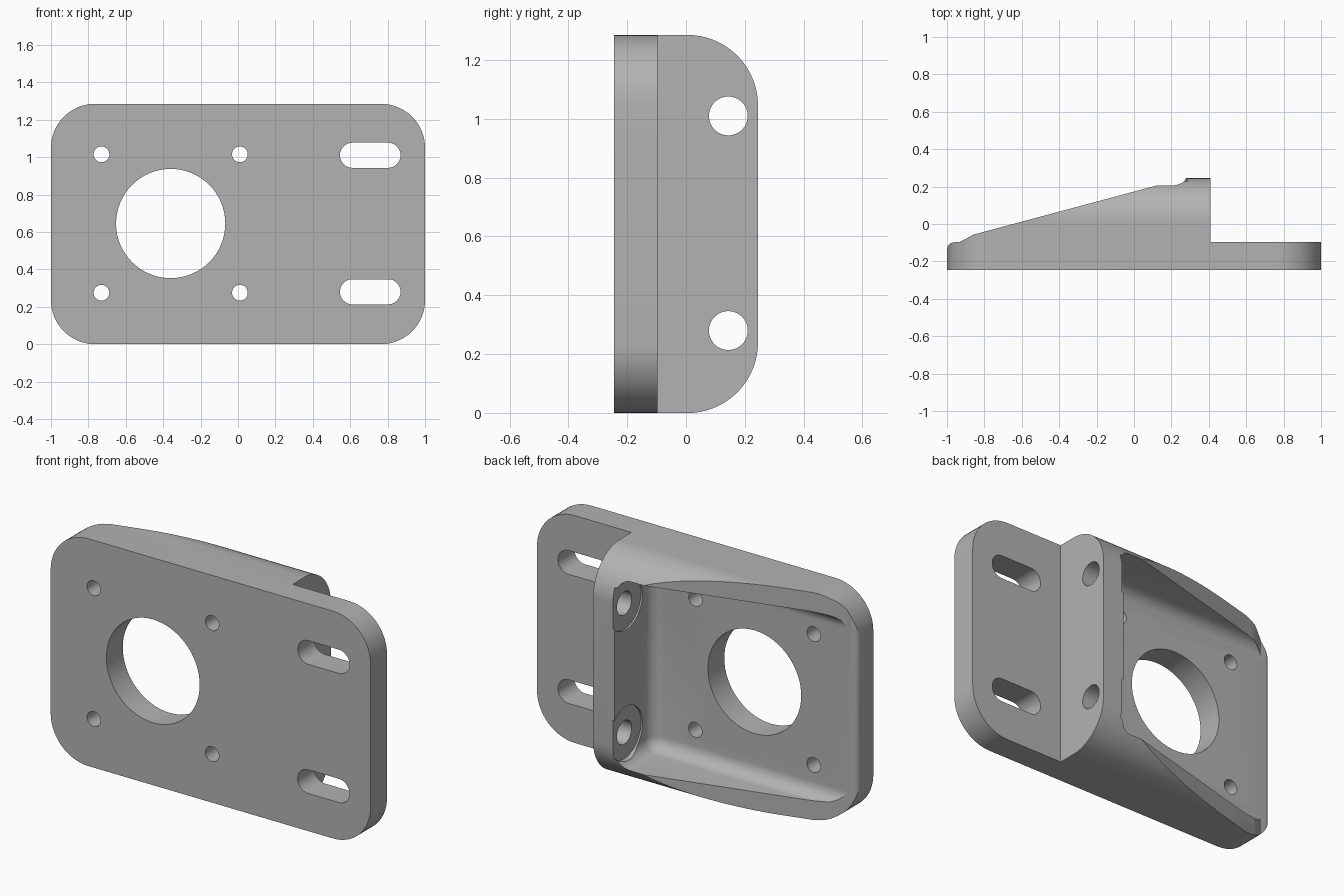
import bpy, bmesh, math

if "Cube" in bpy.data.objects:
    bpy.data.objects.remove(bpy.data.objects["Cube"], do_unlink=True)

H = 1.285          # overall height
FRONT = -0.245     # front face of the plate
PLATE = -0.0975    # back face of the plate
BACK = 0.245       # back edge of the flange
WALL = (0.275, 0.41)

grey = bpy.data.materials.new("plain_grey")
grey.use_nodes = True
grey.diffuse_color = (0.45, 0.45, 0.45, 1)
grey.node_tree.nodes["Principled BSDF"].inputs["Base Color"].default_value = grey.diffuse_color


def rounded(cu, cv, hu, hv, r, seg=16):
    """Rounded rectangle outline; a circle or slot when r equals the half size."""
    pts = []
    for q, (su, sv) in enumerate([(1, 1), (-1, 1), (-1, -1), (1, -1)]):
        for i in range(seg + 1):
            a = math.pi / 2 * (q + i / seg)
            pts.append((cu + su * (hu - r) + r * math.cos(a),
                        cv + sv * (hv - r) + r * math.sin(a)))
    return pts


def circle(cu, cv, r):
    return rounded(cu, cv, r, r, r)


def prism(name, pts, axis, lo, hi):
    """Extrude a 2D outline along an axis."""
    place = {"x": lambda u, v, d: (d, u, v),
             "y": lambda u, v, d: (u, d, v),
             "z": lambda u, v, d: (u, v, d)}[axis]
    bm = bmesh.new()
    rings = [[bm.verts.new(place(u, v, d)) for u, v in pts] for d in (lo, hi)]
    n = len(pts)
    for ring in rings:
        bm.faces.new(ring)
    for i in range(n):
        j = (i + 1) % n
        bm.faces.new((rings[0][i], rings[0][j], rings[1][j], rings[1][i]))
    bmesh.ops.remove_doubles(bm, verts=bm.verts, dist=1e-5)
    bmesh.ops.recalc_face_normals(bm, faces=bm.faces)
    mesh = bpy.data.meshes.new(name)
    bm.to_mesh(mesh)
    bm.free()
    obj = bpy.data.objects.new(name, mesh)
    bpy.context.collection.objects.link(obj)
    return obj


def combine(target, tool, operation="DIFFERENCE"):
    """Apply a boolean and discard the tool."""
    mod = target.modifiers.new("cut", "BOOLEAN")
    mod.operation, mod.solver, mod.object = operation, "EXACT", tool
    bpy.context.view_layer.objects.active = target
    bpy.ops.object.modifier_apply(modifier=mod.name)
    bpy.data.objects.remove(tool, do_unlink=True)


# Solid block with the plate's rounded outline
bracket = prism("motor_bracket", rounded(0, H / 2, 1, H / 2, 0.235), "y", FRONT, 0.4)

# Plan shape: rounded end, sloping ribs, upright flange, flat slotted tab
end_arc = [(-0.96 - 0.04 * math.sin(a), PLATE - 0.04 + 0.04 * math.cos(a))
           for a in (math.pi / 2 * (1 - i / 8) for i in range(9))]
plan = [(-1.1, -0.5), (-1.1, PLATE - 0.04)] + end_arc + [
    (-0.935, PLATE), (-0.9, -0.08), (-0.86, -0.057), (0.1, 0.2), (WALL[1], 0.283),
    (WALL[1], PLATE), (1.1, PLATE), (1.1, -0.5)]
combine(bracket, prism("plan", plan, "z", -0.2, H + 0.2), "INTERSECT")

# Rounded back corners of the ribs and flange
side = rounded(BACK - 0.6, H / 2, 0.6, H / 2 + 0.0005, 0.24)
combine(bracket, prism("side", side, "x", -1.2, 1.2), "INTERSECT")

# Pocket between the ribs, with filleted floor and corners
RIB = 0.108
FLOOR = PLATE - 0.0005
pocket = prism("pocket", [(-1.3, RIB), (WALL[0], RIB), (WALL[0], H - RIB), (-1.3, H - RIB)],
               "y", FLOOR, 0.6)
bm = bmesh.new()
bm.from_mesh(pocket.data)
fillets = []
for e in bm.edges:
    a, b = e.verts[0].co, e.verts[1].co
    mid = (a + b) / 2
    on_floor = abs(mid.y - FLOOR) < 0.001 and mid.x > -1.2
    inner_corner = mid.x > 0.2 and abs(a.y - b.y) > 0.1
    if on_floor or inner_corner:
        fillets.append(e)
bmesh.ops.bevel(bm, geom=fillets, offset=0.075, segments=8, profile=0.5, affect="EDGES")
bm.to_mesh(pocket.data)
bm.free()
combine(bracket, pocket)

# Flange bolt holes with round seats, and the matching slots in the tab
for z in (0.28, 1.01):
    combine(bracket, prism("seat", circle(0.144, z, 0.148), "x", 0.1, WALL[0] + 0.01))
    combine(bracket, prism("bolt_hole", circle(0.144, z, 0.066), "x", 0.2, 0.5))
    combine(bracket, prism("slot", rounded(0.707, z, 0.162, 0.067, 0.067), "y", -0.4, 0.1))

# Central bore and its four mounting holes
combine(bracket, prism("bore", circle(-0.36, 0.645, 0.292), "y", -0.4, 0.1))
for x in (-0.73, 0.01):
    for z in (0.275, 1.015):
        combine(bracket, prism("mount_hole", circle(x, z, 0.042), "y", -0.4, 0.1))

bracket.data.materials.clear()
bracket.data.materials.append(grey)
for p in bracket.data.polygons:
    p.material_index = 0
bpy.ops.object.select_all(action="DESELECT")
bracket.select_set(True)
bpy.context.view_layer.objects.active = bracket
bpy.ops.object.shade_smooth_by_angle(angle=math.radians(25))
